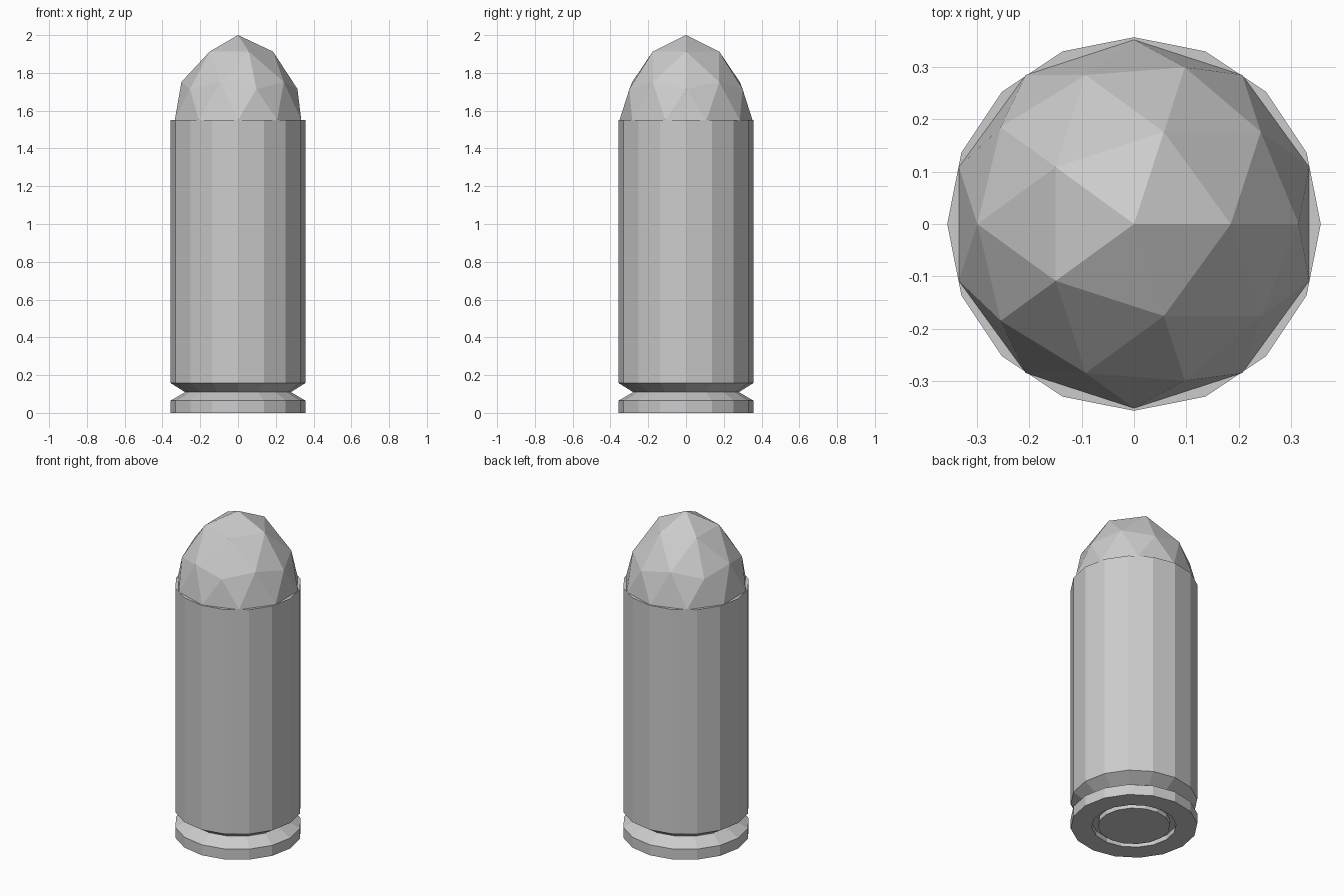
import bpy, bmesh, math

if "Cube" in bpy.data.objects:
    bpy.data.objects.remove(bpy.data.objects["Cube"])


def finish(bm, name):
    bmesh.ops.recalc_face_normals(bm, faces=bm.faces)
    mesh = bpy.data.meshes.new(name)
    bm.to_mesh(mesh)
    bm.free()
    obj = bpy.data.objects.new(name, mesh)
    bpy.context.collection.objects.link(obj)
    return obj


def lathe(name, profile, sides=16):
    """Closed flat-shaded solid of revolution from (radius, z) points."""
    bm = bmesh.new()
    rings = []
    for r, z in profile:
        rings.append([bm.verts.new((r * math.cos(2 * math.pi * i / sides),
                                    r * math.sin(2 * math.pi * i / sides), z))
                      for i in range(sides)])
    for a, b in zip(rings, rings[1:]):
        for i in range(sides):
            j = (i + 1) % sides
            bm.faces.new((a[i], a[j], b[j], b[i]))
    bm.faces.new(rings[0])
    bm.faces.new(rings[-1])
    return finish(bm, name)


# Casing: primer face, ring groove in the base, rim, extractor groove, tall wall
lathe("casing", [(0.203, 0.0), (0.203, 0.03), (0.238, 0.03), (0.238, 0.0),
                 (0.357, 0.0), (0.357, 0.065), (0.28, 0.11),
                 (0.357, 0.158), (0.357, 1.55)])

# Tip: upper half of an icosphere with its rows stretched to a point
bm = bmesh.new()
bmesh.ops.create_icosphere(bm, subdivisions=2, radius=1.0)
bmesh.ops.delete(bm, geom=[v for v in bm.verts if v.co.z < -0.1], context='VERTS')
rows = [(0.0, 1.55), (0.447, 1.715), (0.526, 1.752), (0.851, 1.913), (1.0, 2.0)]
for v in bm.verts:
    z = min(rows, key=lambda row: abs(row[0] - v.co.z))[1]
    v.co = (v.co.x * 0.352, v.co.y * 0.352, z)
finish(bm, "tip")
